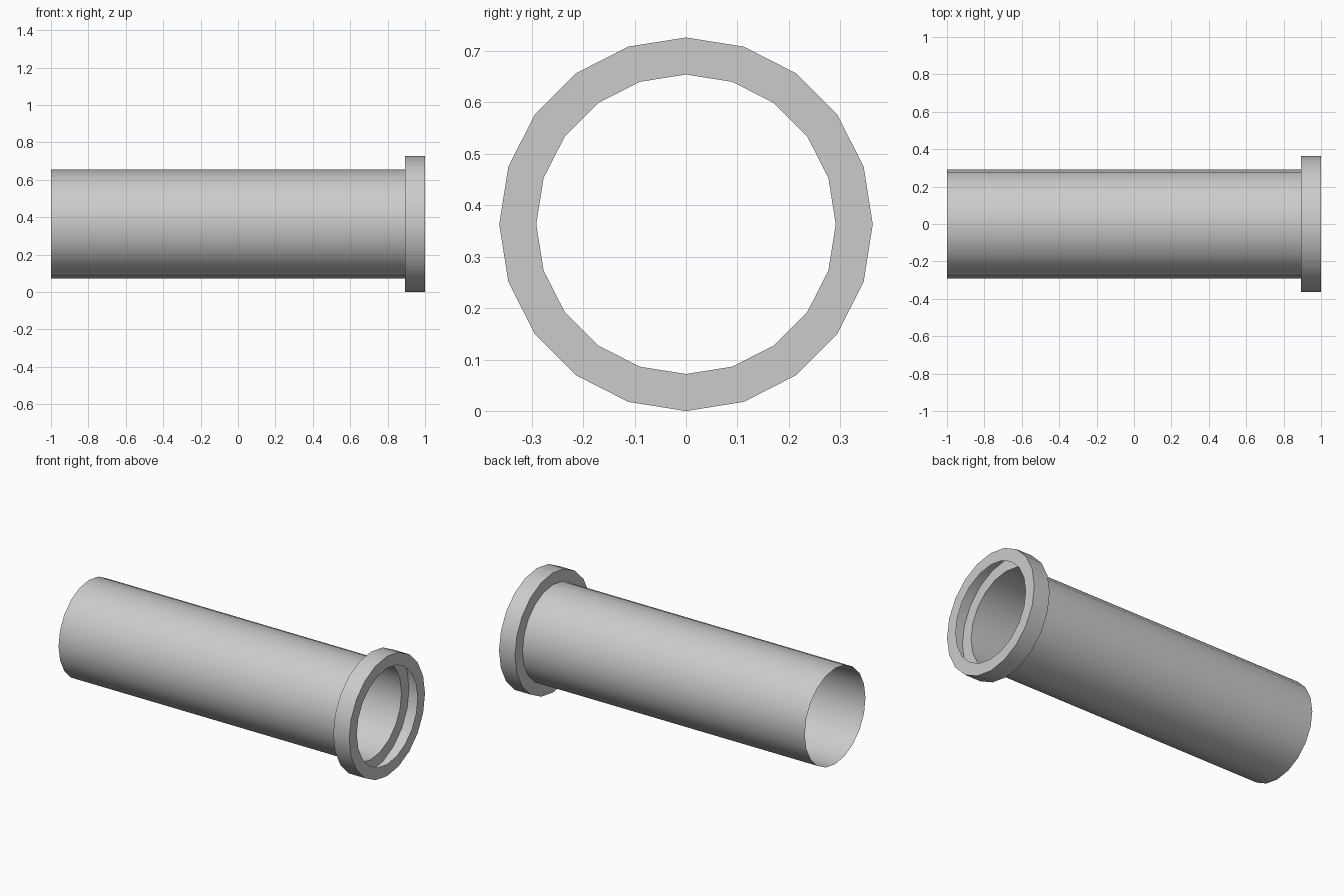
import bpy, bmesh, math

if "Cube" in bpy.data.objects:
    bpy.data.objects.remove(bpy.data.objects["Cube"])

SIDES = 20
R_TUBE, R_FLANGE = 0.291, 0.363
X_STEP = 0.893


def lathe_x(name, profile):
    """Sweep an open (x, radius) profile around the x axis as a thin shell."""
    bm = bmesh.new()
    rings = []
    for x, r in profile:
        rings.append([bm.verts.new((x,
                                    r * math.sin(2 * math.pi * i / SIDES),
                                    r * math.cos(2 * math.pi * i / SIDES) + R_FLANGE))
                      for i in range(SIDES)])
    for a, b in zip(rings, rings[1:]):
        for i in range(SIDES):
            j = (i + 1) % SIDES
            bm.faces.new((a[i], a[j], b[j], b[i]))
    # Outer walls must face away from the axis
    bm.normal_update()
    f = bm.faces[:][0]
    c = f.calc_center_median()
    if f.normal.y * c.y + f.normal.z * (c.z - R_FLANGE) < 0:
        bmesh.ops.reverse_faces(bm, faces=bm.faces[:])
    mesh = bpy.data.meshes.new(name)
    bm.to_mesh(mesh)
    bm.free()
    obj = bpy.data.objects.new(name, mesh)
    bpy.context.collection.objects.link(obj)
    bpy.ops.object.select_all(action='DESELECT')
    obj.select_set(True)
    bpy.context.view_layer.objects.active = obj
    bpy.ops.object.shade_smooth_by_angle(angle=math.radians(30))
    return obj


# Open thin tube stepping out into a hollow flange with a front lip
lathe_x("flanged_pipe", [(-1, R_TUBE), (X_STEP, R_TUBE), (X_STEP, R_FLANGE),
                         (1, R_FLANGE), (1, R_TUBE)])
